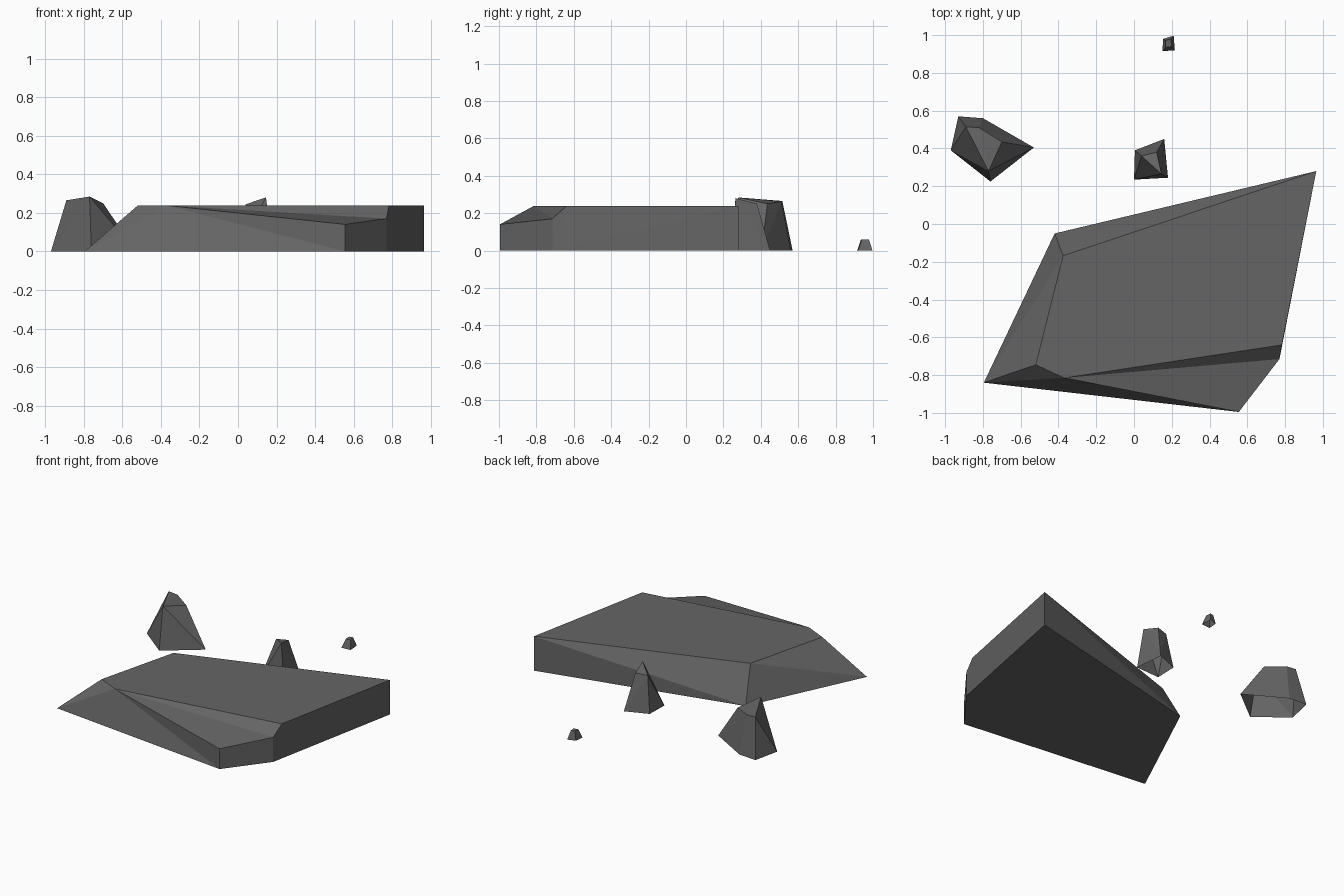
import bpy, bmesh

if "Cube" in bpy.data.objects:
    bpy.data.objects.remove(bpy.data.objects["Cube"])

stone = bpy.data.materials.new("dark grey stone")
stone.diffuse_color = (0.13, 0.13, 0.13, 1)
stone.use_nodes = True
stone.node_tree.nodes["Principled BSDF"].inputs["Base Color"].default_value = stone.diffuse_color


def finish(name, bm):
    """Turn a bmesh into a flat shaded stone object."""
    mesh = bpy.data.meshes.new(name)
    bm.to_mesh(mesh)
    bm.free()
    mesh.materials.append(stone)
    obj = bpy.data.objects.new(name, mesh)
    bpy.context.collection.objects.link(obj)
    return obj


def rock(name, base, crown):
    """Faceted rock wrapped around a ground outline and crown points, open below."""
    bm = bmesh.new()
    for x, y in base:
        bm.verts.new((x, y, 0))
    for p in crown:
        bm.verts.new(p)
    bmesh.ops.convex_hull(bm, input=bm.verts[:])
    under = [f for f in bm.faces if all(v.co.z < 1e-5 for v in f.verts)]
    bmesh.ops.delete(bm, geom=under, context='FACES_ONLY')
    bmesh.ops.recalc_face_normals(bm, faces=bm.faces[:])
    # an open shell: make sure it faces outwards
    cx = sum(x for x, y in base) / len(base)
    cy = sum(y for x, y in base) / len(base)
    for f in bm.faces:
        c = f.calc_center_median()
        if f.normal.dot((c.x - cx, c.y - cy, c.z - 0.02)) < 0:
            f.normal_flip()
    return finish(name, bm)


# Large flat slab: named corners and facets
P = dict(
    a=(-0.795, -0.84, 0), b=(-0.42, -0.05, 0), c=(0.965, 0.28, 0),
    d=(0.77, -0.715, 0), e=(0.555, -0.995, 0),
    e1=(0.555, -0.995, 0.14), d1=(0.77, -0.715, 0.17),
    c1=(0.965, 0.28, 0.238), f=(0.783, -0.64, 0.238), g=(-0.52, -0.745, 0.238),
    h=(-0.375, -0.168, 0.238), i=(-0.37, -0.815, 0.238))
facets = ["a b c d e", "g i f c1 h", "a i g", "a e i", "e e1 i", "i e1 d1",
          "i d1 f", "e d d1 e1", "d c c1", "d c1 f", "d f d1",
          "b h c1", "b c1 c", "a g h", "a h b"]
bm = bmesh.new()
V = {k: bm.verts.new(co) for k, co in P.items()}
for facet in facets:
    bm.faces.new([V[k] for k in facet.split()])
bmesh.ops.recalc_face_normals(bm, faces=bm.faces[:])
finish("slab", bm)

# Three smaller rocks behind the slab
rock("large_rock",
     [(-0.97, 0.39), (-0.93, 0.57), (-0.80, 0.56), (-0.53, 0.405), (-0.76, 0.225)],
     [(-0.77, 0.28, 0.284), (-0.89, 0.515, 0.265), (-0.82, 0.51, 0.262),
      (-0.70, 0.435, 0.25)])
rock("medium_rock",
     [(0.0, 0.235), (0.005, 0.39), (0.16, 0.45), (0.18, 0.245)],
     [(0.145, 0.265, 0.28), (0.12, 0.38, 0.25), (0.04, 0.36, 0.244)])
rock("small_rock",
     [(0.15, 0.915), (0.155, 0.98), (0.21, 0.997), (0.216, 0.92)],
     [(0.168, 0.935, 0.058), (0.168, 0.972, 0.06), (0.195, 0.978, 0.06),
      (0.2, 0.94, 0.058)])
